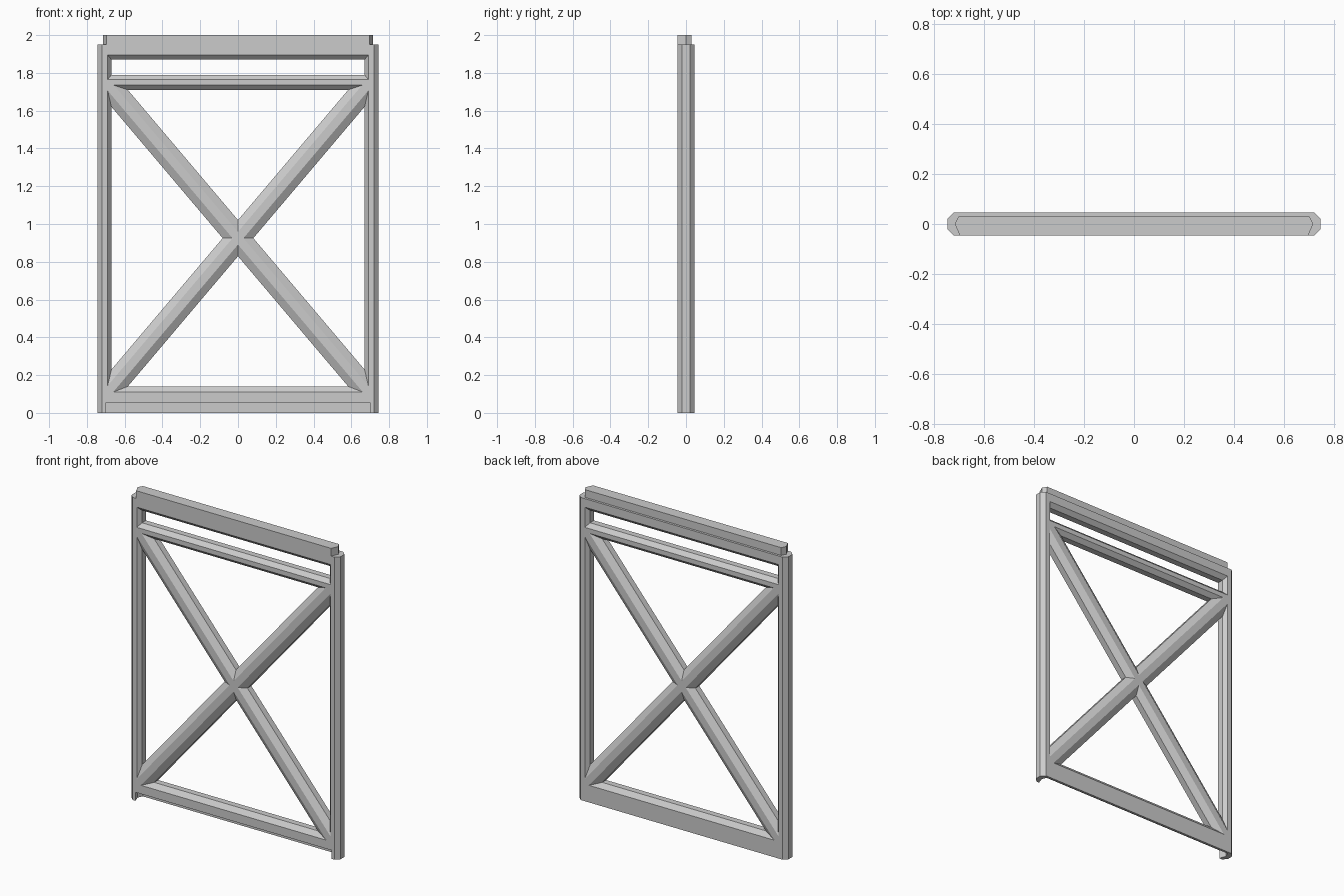
import bpy, bmesh
from math import atan2, hypot
from mathutils import Matrix, Vector

cube = bpy.data.objects.get("Cube")
if cube:
    bpy.data.objects.remove(cube, do_unlink=True)

GREY = (0.6, 0.6, 0.6)
mat = bpy.data.materials.new("plain grey")
mat.use_nodes = True
mat.diffuse_color = (*GREY, 1)
mat.node_tree.nodes["Principled BSDF"].inputs["Base Color"].default_value = (*GREY, 1)

D, C = 0.045, 0.02      # half depth of the panel, half depth of the bevelled edges
SLOT_Y = 0.03           # back of the tongue and of the matching slot
SLOT_Z = 0.055          # height of the slot
POST_TOP = 1.95


def prism(name, outline, start, end, to_world):
    """Extrude a 2D outline from start to end; to_world maps (a, b, t) to x, y, z."""
    bm = bmesh.new()
    rings = [[bm.verts.new(to_world(a, b, t)) for a, b in outline] for t in (start, end)]
    for ring in rings:
        bm.faces.new(ring)
    n = len(outline)
    for i in range(n):
        j = (i + 1) % n
        bm.faces.new((rings[0][i], rings[0][j], rings[1][j], rings[1][i]))
    bmesh.ops.recalc_face_normals(bm, faces=bm.faces)
    mesh = bpy.data.meshes.new(name)
    bm.to_mesh(mesh)
    bm.free()
    mesh.materials.append(mat)
    obj = bpy.data.objects.new(name, mesh)
    bpy.context.collection.objects.link(obj)
    return obj


def along_x(a, b, t):
    return (t, a, b)


# Upright posts, with a foot notched for the slot
post = [(0.69, -D), (0.72, -D), (0.745, -C), (0.745, C),
        (0.72, D), (0.69, D), (0.67, C), (0.67, -C)]
foot = [(0.70, -D), (0.72, -D), (0.745, -C), (0.745, C),
        (0.72, D), (0.69, D), (0.69, SLOT_Y), (0.70, SLOT_Y), (0.715, 0)]
for side, s in (("left", 1), ("right", -1)):
    def upright(a, b, t, s=s):
        return (s * a, b, t)
    prism(side + "_post", post, SLOT_Z, POST_TOP, upright)
    prism(side + "_post_foot", foot, 0, SLOT_Z, upright)

# Horizontal rails, outlined in y and z
top_rail = [(-D, POST_TOP), (-D, 1.895), (-C, 1.87), (C, 1.87), (D, 1.895), (D, POST_TOP)]
middle_rail = [(-D, 1.735), (-C, 1.71), (C, 1.71), (D, 1.735),
               (D, 1.765), (C, 1.79), (-C, 1.79), (-D, 1.765)]
bottom_rail = [(-D, SLOT_Z), (SLOT_Y, SLOT_Z), (SLOT_Y, 0), (D, 0),
               (D, 0.11), (C, 0.14), (-C, 0.14), (-D, 0.11)]
for name, outline in (("top_rail", top_rail), ("middle_rail", middle_rail),
                      ("bottom_rail", bottom_rail)):
    prism(name, outline, -0.69, 0.69, along_x)

# Tongue that stands above the top rail
tongue = [(-0.695, -D), (0.695, -D), (0.715, 0), (0.70, SLOT_Y),
          (-0.70, SLOT_Y), (-0.715, 0)]
prism("top_tongue", tongue, POST_TOP, 2.0, lambda a, b, t: (a, b, t))

# Crossed diagonal braces
W, F = 0.062, 0.022     # half width at the edges and of the flat face
brace = [(-F, -D), (F, -D), (W, -C), (W, C), (F, D), (-F, D), (-W, C), (-W, -C)]
reach, rise, middle = 0.69, 0.815, 0.925
half = hypot(reach, rise)
for name, s in (("rising_brace", 1), ("falling_brace", -1)):
    turn = Matrix.Rotation(atan2(s * reach, rise), 4, "Y")

    def diagonal(a, b, t, turn=turn):
        return turn @ Vector((a, b, t)) + Vector((0, 0, middle))
    prism(name, brace, -half, half, diagonal)
